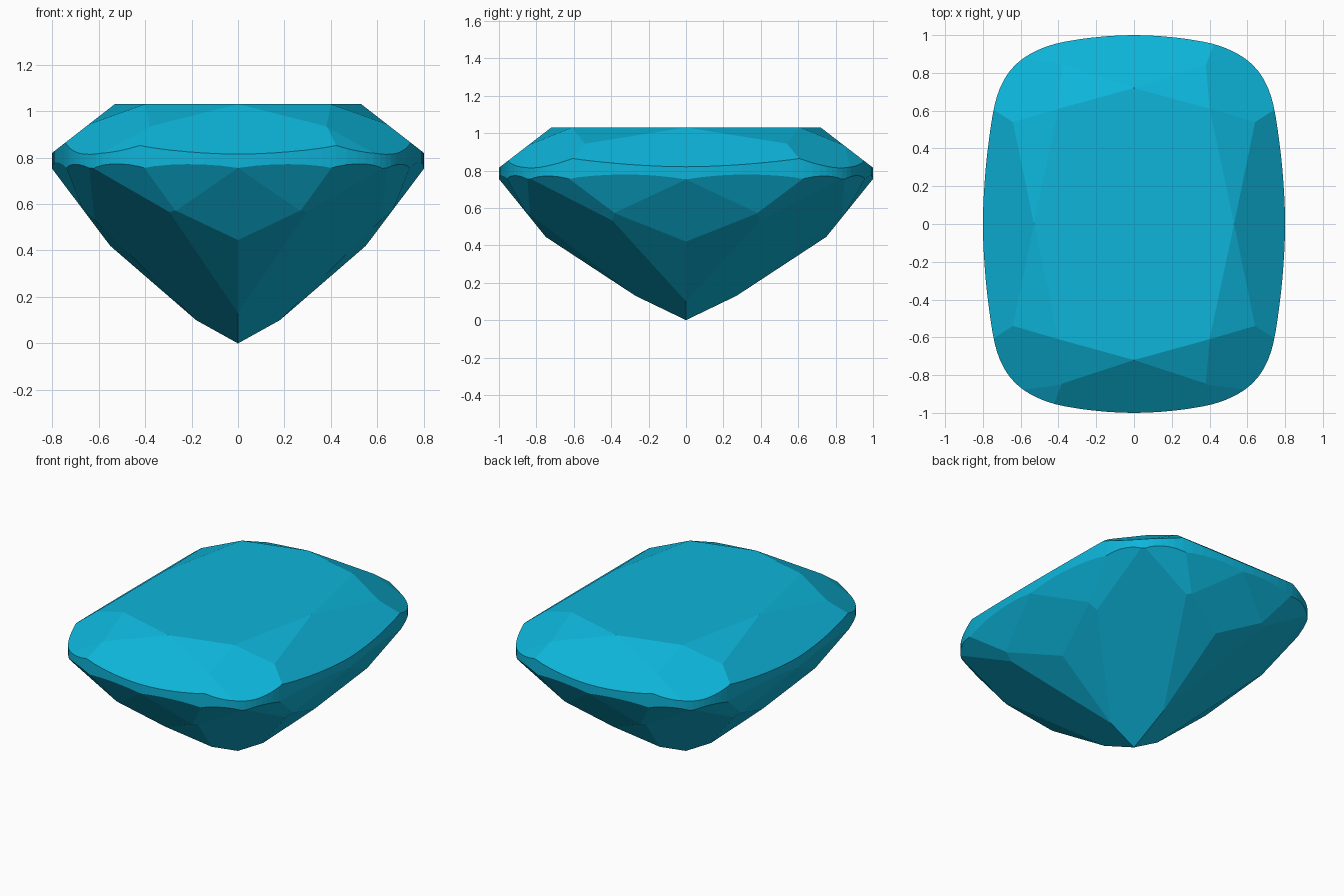
import bpy, bmesh
from mathutils import Vector

if "Cube" in bpy.data.objects:
    bpy.data.objects.remove(bpy.data.objects["Cube"])

# Quarter outline of the cushion-shaped girdle (x, y)
QUARTER = [(0.8, 0), (0.791, 0.22), (0.77, 0.43), (0.738, 0.63), (0.695, 0.75),
           (0.635, 0.835), (0.55, 0.9), (0.42, 0.953), (0.22, 0.987), (0, 1)]

# Facet planes, three points each, mirrored into all four quadrants
FACETS = [
    # crown: front and side mains, stars, corner, girdle breaks
    ((0, .72, 1.03), (.3, .72, 1.03), (0, 1, .815)),
    ((.53, 0, 1.03), (.53, .3, 1.03), (.8, 0, .82)),
    ((0, .72, 1.03), (.4, .61, 1.03), (.38, .85, .932)),
    ((.53, 0, 1.03), (.4, .61, 1.03), (.64, .54, .944)),
    ((.4, .61, 1.03), (.38, .85, .932), (.64, .54, .944)),
    ((.38, .85, .932), (.44, .955, .842), (.62, .86, .813)),
    ((.64, .54, .944), (.735, .63, .858), (.62, .86, .813)),
    # pavilion: corner, front kite, side kite, long facets, girdle breaks
    ((0, 0, 0), (0, .27, .13), (.18, 0, .10)),
    ((0, 1, .755), (.3, 1, .755), (0, .75, .445)),
    ((.8, 0, .752), (.8, .3, .752), (.55, 0, .42)),
    ((0, .75, .445), (0, .27, .13), (.27, .852, .572)),
    ((.55, 0, .42), (.18, 0, .10), (.665, .38, .572)),
    ((0, 1, .755), (.27, .852, .572), (.4, .955, .752)),
    ((.8, 0, .752), (.665, .38, .572), (.738, .62, .752)),
    ((.27, .852, .572), (.4, .955, .752), (.62, .85, .755)),
    ((.665, .38, .572), (.738, .62, .752), (.64, .83, .755)),
]
CENTRE = Vector((0, 0, .7))


def smooth_outline(points, steps=3):
    """Closed Catmull-Rom curve through the points."""
    out, n = [], len(points)
    for i in range(n):
        a, b, c, d = (Vector(points[(i + k) % n]) for k in (-1, 0, 1, 2))
        for s in range(steps):
            t = s / steps
            out.append(.5 * (2 * b + (c - a) * t + (2 * a - 5 * b + 4 * c - d) * t * t
                             + (3 * b - a - 3 * c + d) * t ** 3))
    return out


def hull(points):
    """Convex solid around the points, with coplanar faces merged."""
    bm = bmesh.new()
    for p in points:
        bm.verts.new(p)
    bmesh.ops.remove_doubles(bm, verts=bm.verts[:], dist=1e-4)
    bmesh.ops.convex_hull(bm, input=bm.verts[:])
    bmesh.ops.delete(bm, geom=[v for v in bm.verts if not v.link_faces], context='VERTS')
    bmesh.ops.dissolve_limit(bm, angle_limit=.003, verts=bm.verts[:], edges=bm.edges[:])
    return bm


def cut(bm, a, b, c):
    """Slice off everything outside the plane through a, b, c."""
    normal = (b - a).cross(c - a).normalized()
    if normal.dot(CENTRE - a) > 0:
        normal = -normal
    bmesh.ops.bisect_plane(bm, geom=bm.verts[:] + bm.edges[:] + bm.faces[:], dist=1e-5,
                           plane_co=a, plane_no=normal, clear_outer=True)
    points = [v.co.copy() for v in bm.verts]
    bm.free()
    return hull(points)


# Rough stone: extruded cushion outline
half = QUARTER + [(-x, y) for x, y in QUARTER[-2::-1]]
ring = smooth_outline(half + [(x, -y) for x, y in half[-2:0:-1]])
gem = hull([(p.x, p.y, z) for p in ring for z in (0, 1.03)])

# Cut every facet in all four quadrants
for facet in FACETS:
    for sx in (1, -1):
        for sy in (1, -1):
            gem = cut(gem, *(Vector((x * sx, y * sy, z)) for x, y, z in facet))
bmesh.ops.recalc_face_normals(gem, faces=gem.faces[:])

mesh = bpy.data.meshes.new("cushion_cut_gem")
gem.to_mesh(mesh)
gem.free()
obj = bpy.data.objects.new("cushion_cut_gem", mesh)
bpy.context.collection.objects.link(obj)
mat = bpy.data.materials.new("blue_gem")
mat.diffuse_color = (0.004, 0.46, 0.70, 1)
mat.use_nodes = True
mat.node_tree.nodes["Principled BSDF"].inputs["Base Color"].default_value = mat.diffuse_color
mesh.materials.append(mat)
